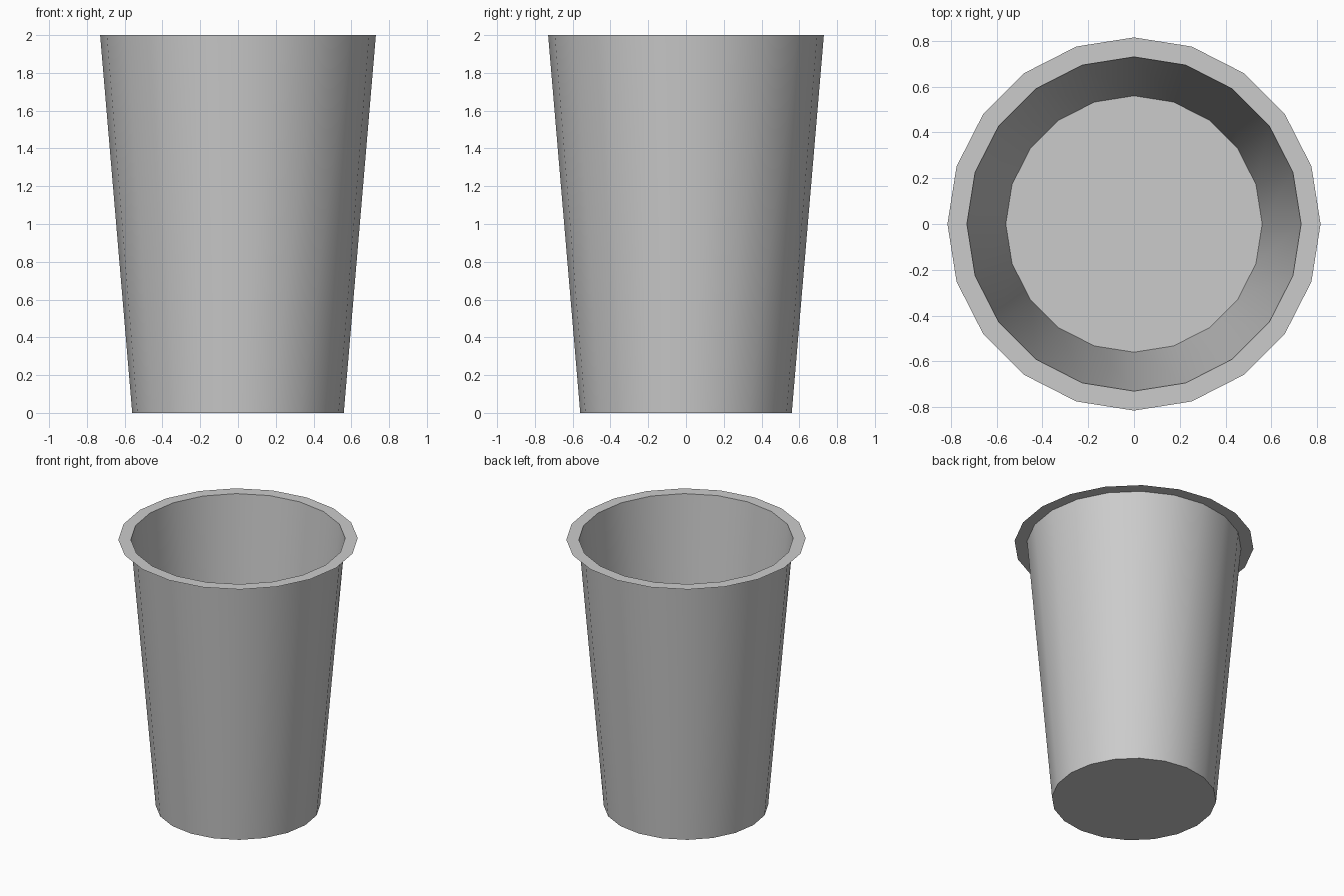
import bpy, bmesh, math

if "Cube" in bpy.data.objects:
    bpy.data.objects.remove(bpy.data.objects["Cube"])

SIDES = 20
# Profile from the floor edge up to the outer lip: (radius, height)
PROFILE = [(0.56, 0.0), (0.73, 2.0), (0.815, 2.0)]

bm = bmesh.new()


def ring(radius, z):
    step = 2 * math.pi / SIDES
    return [bm.verts.new((radius * math.cos(i * step), radius * math.sin(i * step), z))
            for i in range(SIDES)]


rings = [ring(r, z) for r, z in PROFILE]

# Floor disc
bm.faces.new(list(reversed(rings[0])))

# Thin tapered wall and flat lip
for low, high in zip(rings, rings[1:]):
    for i in range(SIDES):
        j = (i + 1) % SIDES
        bm.faces.new((low[i], low[j], high[j], high[i]))

mesh = bpy.data.meshes.new("cup")
bm.to_mesh(mesh)
bm.free()
cup = bpy.data.objects.new("cup", mesh)
bpy.context.collection.objects.link(cup)

# Smooth wall, sharp edges at floor and lip
bpy.context.view_layer.objects.active = cup
cup.select_set(True)
bpy.ops.object.shade_smooth_by_angle(angle=math.radians(30))
